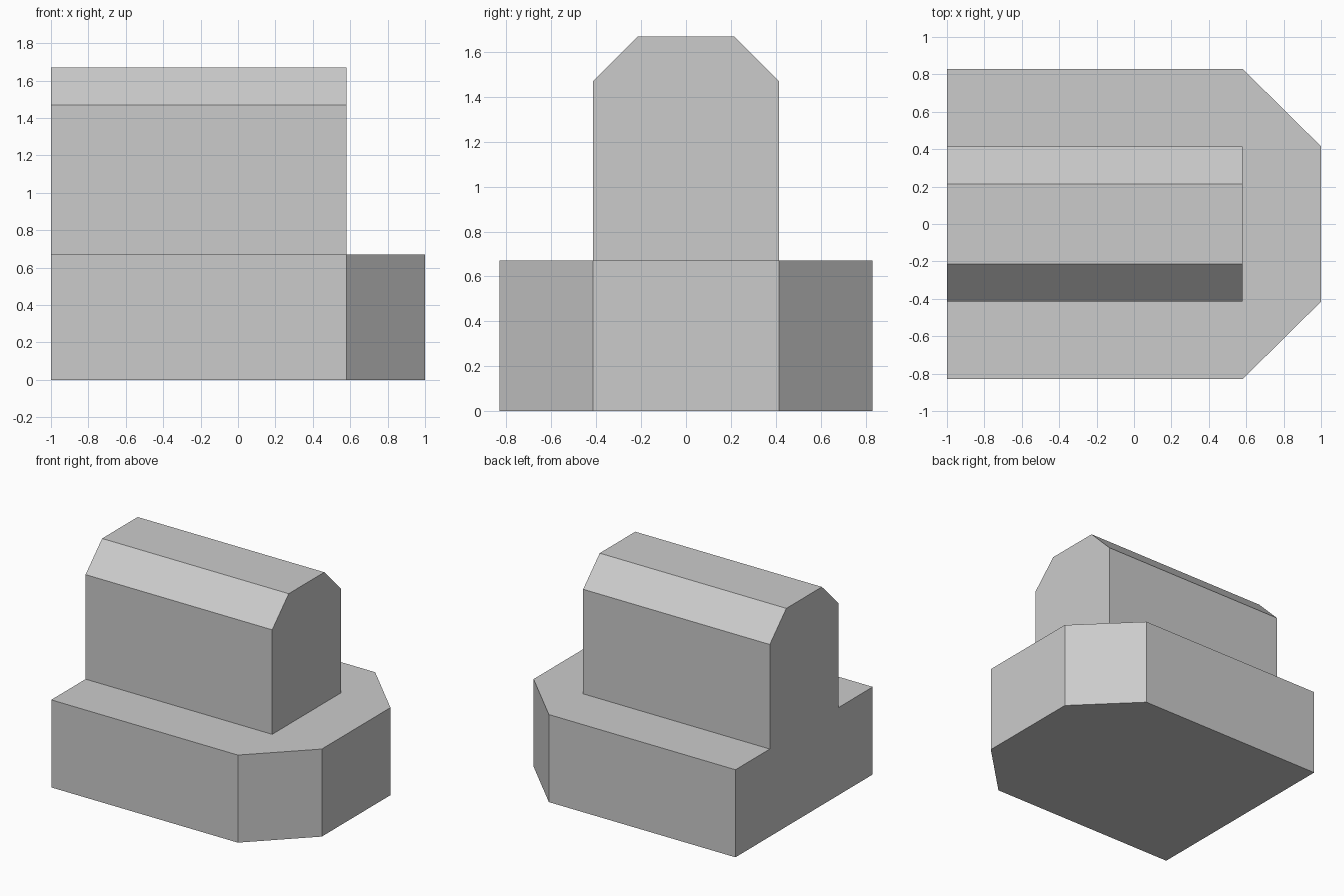
import bpy
import bmesh
import math

if "Cube" in bpy.data.objects:
    bpy.data.objects.remove(bpy.data.objects["Cube"], do_unlink=True)

BACK, SHOULDER, NOSE = -1.0, 0.58, 1.0
BASE_W, TOWER_W, ROOF_W = 0.83, 0.415, 0.215
BASE_H, EAVE_H, ROOF_H = 0.67, 1.47, 1.67

grey = bpy.data.materials.new("plain grey")
grey.use_nodes = True
colour = (0.6, 0.6, 0.6, 1)
grey.diffuse_color = colour
grey.node_tree.nodes["Principled BSDF"].inputs["Base Color"].default_value = colour

bm = bmesh.new()


def pair(y, z):
    """Two mirrored points of the end profile."""
    return [bm.verts.new((BACK, s * y, z)) for s in (-1, 1)]


def extrude(faces, x):
    """Extrude faces along x and return the new end faces and vertices."""
    geom = bmesh.ops.extrude_face_region(bm, geom=faces, use_keep_orig=True)["geom"]
    verts = [g for g in geom if isinstance(g, bmesh.types.BMVert)]
    for v in verts:
        v.co.x = x
    return [g for g in geom if isinstance(g, bmesh.types.BMFace)], verts


# End profile: wide base below a narrow tower with a chamfered roof
floor, ledge = pair(BASE_W, 0), pair(BASE_W, BASE_H)
waist, eave, roof = pair(TOWER_W, BASE_H), pair(TOWER_W, EAVE_H), pair(ROOF_W, ROOF_H)
base = bm.faces.new([floor[0], floor[1], ledge[1], waist[1], waist[0], ledge[0]])
tower = bm.faces.new([waist[0], waist[1], eave[1], roof[1], roof[0], eave[0]])

# Straight body
ends, _ = extrude([base, tower], SHOULDER)

# Tapered nose on the base only
base_end = min(ends, key=lambda f: f.calc_center_median().z)
_, nose = extrude([base_end], NOSE)
for v in nose:
    v.co.y *= TOWER_W / BASE_W
bmesh.ops.delete(bm, geom=[base_end], context="FACES_ONLY")

# Merge coplanar faces into clean flat sides
bmesh.ops.recalc_face_normals(bm, faces=bm.faces)
bmesh.ops.dissolve_limit(bm, angle_limit=math.radians(1), verts=bm.verts, edges=bm.edges)
bmesh.ops.recalc_face_normals(bm, faces=bm.faces)

mesh = bpy.data.meshes.new("stepped_block")
bm.to_mesh(mesh)
bm.free()
mesh.materials.append(grey)
block = bpy.data.objects.new("stepped_block", mesh)
bpy.context.collection.objects.link(block)
